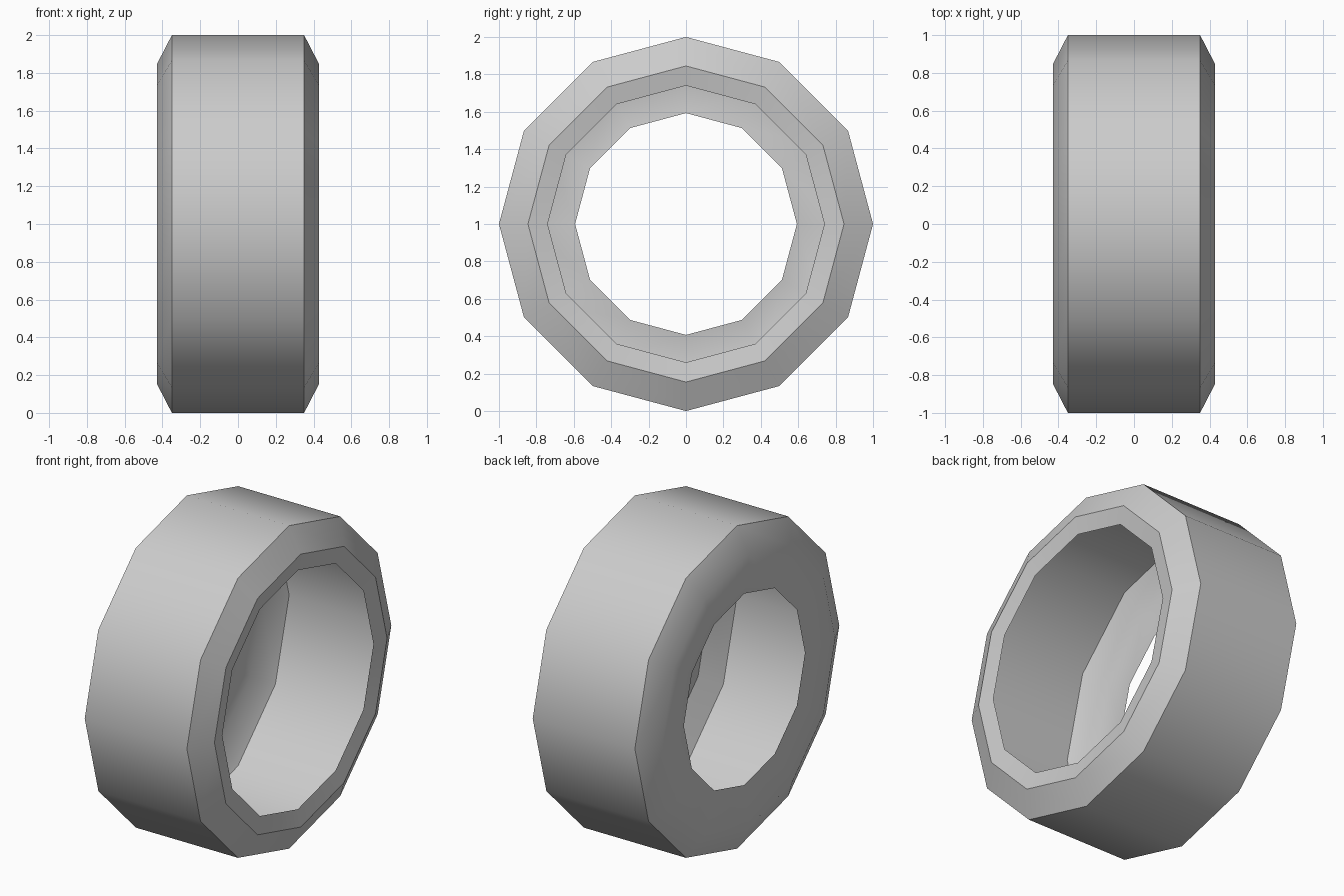
import bpy
import bmesh
import math

cube = bpy.data.objects.get("Cube")
if cube:
    bpy.data.objects.remove(cube, do_unlink=True)

SIDES = 12
# Shell cross-section as (x, radius), from the wide lip to the narrow lip
PROFILE = [(-0.40, 0.593), (-0.43, 0.845), (-0.35, 1.0),
           (0.35, 1.0), (0.43, 0.845), (0.41, 0.74)]

# One plain grey for the whole shell
grey = bpy.data.materials.new("plain grey")
grey.diffuse_color = (0.6, 0.6, 0.6, 1)
grey.use_nodes = True
grey.node_tree.nodes["Principled BSDF"].inputs["Base Color"].default_value = (0.6, 0.6, 0.6, 1)


def revolve(name, profile, sides):
    """Spin an open profile around the x axis through z = 1."""
    bm = bmesh.new()
    rings = []
    for x, r in profile:
        angles = [2 * math.pi * i / sides for i in range(sides)]
        rings.append([bm.verts.new((x, r * math.sin(a), 1 + r * math.cos(a))) for a in angles])
    for a, b in zip(rings, rings[1:]):
        for i in range(sides):
            j = (i + 1) % sides
            bm.faces.new((a[i], a[j], b[j], b[i]))
    # Make the tread face away from the axle
    bm.normal_update()
    tread = max(bm.faces, key=lambda f: f.calc_center_median().z)
    if tread.normal.z < 0:
        bmesh.ops.reverse_faces(bm, faces=bm.faces[:])
    mesh = bpy.data.meshes.new(name)
    bm.to_mesh(mesh)
    bm.free()
    obj = bpy.data.objects.new(name, mesh)
    bpy.context.collection.objects.link(obj)
    return obj


# Hollow tyre shell, open at both lips
tyre = revolve("tyre_shell", PROFILE, SIDES)
tyre.data.materials.append(grey)

# Smooth shading with sharp shoulders
bpy.ops.object.select_all(action='DESELECT')
tyre.select_set(True)
bpy.context.view_layer.objects.active = tyre
bpy.ops.object.shade_smooth_by_angle(angle=math.radians(36))
